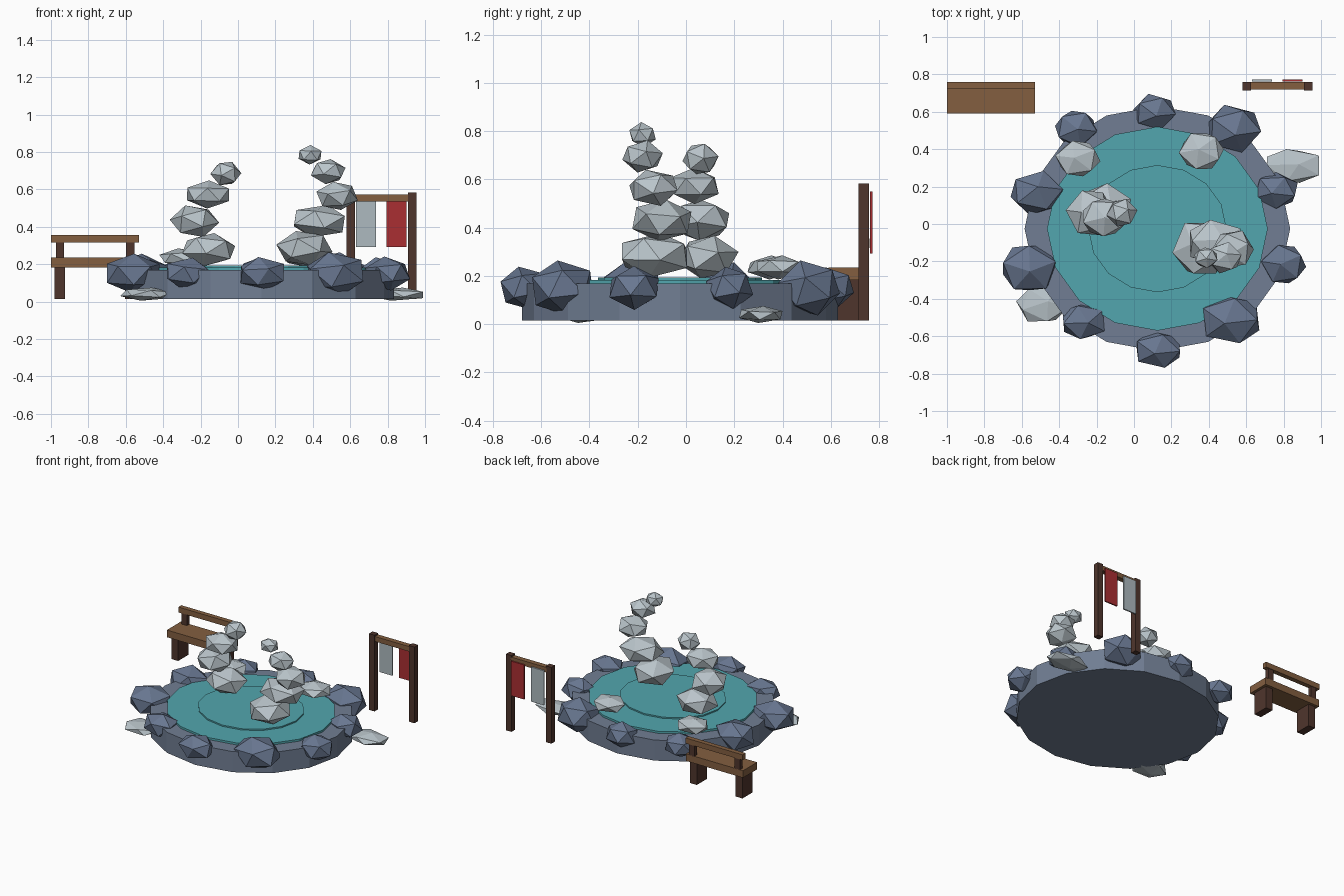
import bpy
import random
from math import pi
from mathutils import Euler, Vector

random.seed(4)
default = bpy.data.objects.get("Cube")
if default:
    bpy.data.objects.remove(default, do_unlink=True)


def material(name, *rgb):
    """Flat colour given as 0-255 display values, stored as linear."""
    colour = [(c / 255) ** 2.2 for c in rgb] + [1]
    mat = bpy.data.materials.new(name)
    mat.use_nodes = True
    mat.diffuse_color = colour
    shader = next(n for n in mat.node_tree.nodes if n.type == 'BSDF_PRINCIPLED')
    shader.inputs["Base Color"].default_value = colour
    shader.inputs["Roughness"].default_value = 0.9
    return mat


basin_stone = material("basin stone", 112, 125, 146)
slate = material("slate", 104, 118, 143)
pale_stone = material("pale stone", 184, 195, 201)
water_teal = material("water teal", 83, 165, 173)
wood = material("wood", 130, 95, 66)
dark_wood = material("dark wood", 80, 56, 48)
red_cloth = material("red cloth", 168, 50, 53)
grey_cloth = material("grey cloth", 172, 184, 190)


def finish(name, mat):
    obj = bpy.context.object
    obj.name = name
    obj.data.name = name
    obj.data.materials.append(mat)
    return obj


def box(name, mat, x, y, z):
    """Box from its (low, high) limits on each axis."""
    limits = (x, y, z)
    bpy.ops.mesh.primitive_cube_add(size=1, location=[sum(p) / 2 for p in limits])
    obj = finish(name, mat)
    size = Vector([p[1] - p[0] for p in limits])
    for v in obj.data.vertices:
        v.co *= size
    return obj


def disc(name, mat, rx, ry, low, high):
    """Faceted oval slab around the pool centre."""
    bpy.ops.mesh.primitive_cylinder_add(vertices=16, radius=1, depth=high - low,
                                        location=(0.125, -0.025, (low + high) / 2))
    obj = finish(name, mat)
    for v in obj.data.vertices:
        v.co.x *= rx
        v.co.y *= ry
    return obj


def rock(name, mat, centre, half, tilt=0.25):
    """Twenty-sided stone, turned at random and fitted to its half sizes."""
    bpy.ops.mesh.primitive_ico_sphere_add(subdivisions=1, radius=1, location=centre)
    obj = finish(name, mat)
    turn = Euler((random.uniform(-tilt, tilt), random.uniform(-tilt, tilt),
                  random.uniform(0, 2 * pi)))
    points = [turn.to_matrix() @ v.co for v in obj.data.vertices]
    reach = [max(abs(p[i]) for p in points) for i in range(3)]
    for v, p in zip(obj.data.vertices, points):
        v.co = [p[i] / reach[i] * half[i] for i in range(3)]
    return obj


# Pool: basin, water surface and the raised centre of the water
disc("basin", basin_stone, 0.71, 0.655, 0.015, 0.168)
disc("water", water_teal, 0.59, 0.545, 0.16, 0.183)
disc("water_centre", water_teal, 0.37, 0.34, 0.18, 0.193)

# Slate boulders around the rim: x, y, half width
rim = [(0.11, 0.6, 0.113), (0.53, 0.51, 0.15), (0.76, 0.18, 0.115),
       (0.8, -0.215, 0.12), (0.52, -0.51, 0.15), (0.13, -0.67, 0.116),
       (-0.27, -0.52, 0.112), (-0.56, -0.235, 0.14), (-0.52, 0.165, 0.14),
       (-0.31, 0.51, 0.112)]
for i, (x, y, r) in enumerate(rim):
    rock(f"rim_boulder_{i + 1}", slate, (x, y, 0.15), (r, r * 0.85, r * 0.76))

# Two leaning stacks of pale stones: x, y, z, half width
stacks = {
    "left_stack": [(0.355, -0.13, 0.285, 0.15), (0.435, -0.1, 0.43, 0.136),
                   (0.53, -0.135, 0.565, 0.111), (0.482, -0.18, 0.695, 0.093),
                   (0.385, -0.18, 0.785, 0.061)],
    "right_stack": [(-0.157, 0.09, 0.278, 0.142), (-0.233, 0.06, 0.43, 0.132),
                    (-0.16, 0.035, 0.573, 0.112), (-0.065, 0.06, 0.685, 0.083)],
}
for name, stones in stacks.items():
    for i, (x, y, z, r) in enumerate(stones):
        rock(f"{name}_stone_{i + 1}", pale_stone, (x, y, z),
             (r, r * 0.9, 0.025 + r * 0.45), tilt=0.4)

# Low stones in the water and flat stones outside the basin
for i, (x, y) in enumerate([(-0.3, 0.35), (0.36, 0.39)]):
    rock(f"water_stone_{i + 1}", pale_stone, (x, y, 0.235), (0.12, 0.095, 0.05))
for i, (x, y) in enumerate([(0.85, 0.31), (-0.49, -0.43)]):
    rock(f"flat_stone_{i + 1}", pale_stone, (x, y, 0.04), (0.14, 0.09, 0.035))

# Bench
bench_x = (-1, -0.528)
box("bench_seat", wood, bench_x, (0.59, 0.755), (0.182, 0.235))
box("bench_back", wood, bench_x, (0.725, 0.76), (0.315, 0.355))
for side, x in (("right", -0.952), ("left", -0.576)):
    box(f"bench_{side}_leg", dark_wood, (x - 0.028, x + 0.028), (0.615, 0.735), (0.015, 0.182))
    box(f"bench_{side}_post", dark_wood, (x - 0.022, x + 0.022), (0.725, 0.755), (0.23, 0.32))

# Banner frame with two hanging cloths
for side, x in (("right", 0.602), ("left", 0.932)):
    box(f"frame_{side}_post", dark_wood, (x - 0.023, x + 0.023), (0.715, 0.758), (0.015, 0.583))
box("frame_beam", wood, (0.615, 0.915), (0.72, 0.758), (0.535, 0.572))
for name, mat, x in (("grey_banner", grey_cloth, 0.685), ("red_banner", red_cloth, 0.848)):
    box(name, mat, (x - 0.054, x + 0.054), (0.763, 0.773), (0.293, 0.55))
